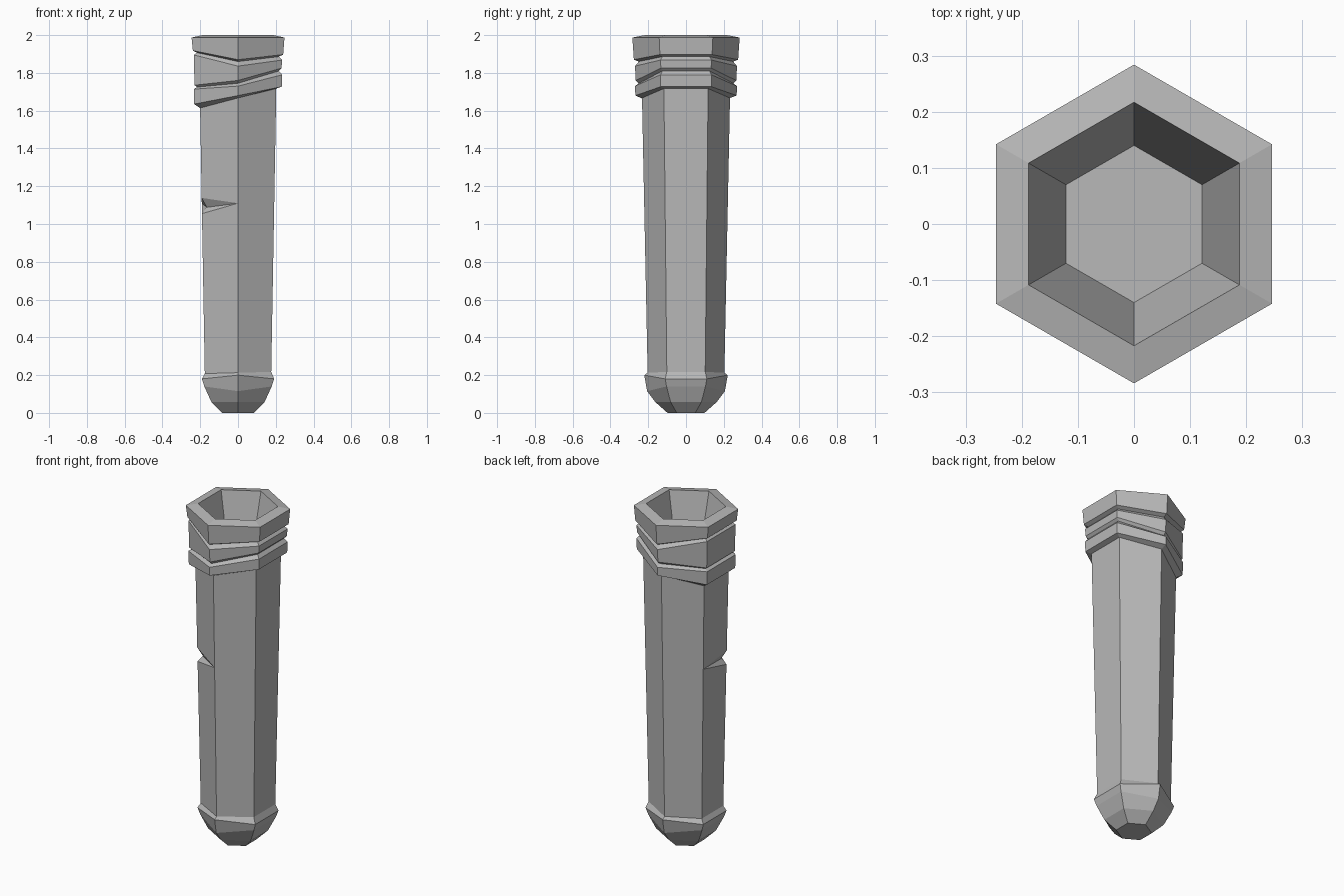
import bpy, bmesh, math

cube = bpy.data.objects.get("Cube")
if cube:
    bpy.data.objects.remove(cube, do_unlink=True)

stone = bpy.data.materials.new("plain_grey")
stone.use_nodes = True
GREY = (0.48, 0.48, 0.48, 1)
stone.diffuse_color = GREY
stone.node_tree.nodes["Principled BSDF"].inputs["Base Color"].default_value = GREY

SIDES = 6


def hexagon(radius, left, middle=None, right=None):
    """Six corners whose height may differ at the left, middle and right."""
    middle = left if middle is None else middle
    right = left if right is None else right
    heights = (right, middle, left, left, middle, right)
    ring = []
    for i, z in enumerate(heights):
        a = math.radians(30 + 60 * i)
        r = radius(z) if callable(radius) else radius
        ring.append((r * math.cos(a), r * math.sin(a), z))
    return ring


def loft(name, rings, cap_start=False, cap_end=False):
    """Skin rings in order; coinciding corners share one vertex."""
    bm = bmesh.new()
    shared = {}

    def vert(co):
        key = tuple(round(c, 5) for c in co)
        if key not in shared:
            shared[key] = bm.verts.new(co)
        return shared[key]

    loops = [[vert(co) for co in ring] for ring in rings]
    for a, b in zip(loops, loops[1:]):
        for i in range(SIDES):
            j = (i + 1) % SIDES
            corners = list(dict.fromkeys((a[i], a[j], b[j], b[i])))
            if len(corners) > 2:
                bm.faces.new(corners)
    if cap_start:
        bm.faces.new(loops[0][::-1])
    if cap_end:
        bm.faces.new(loops[-1])
    mesh = bpy.data.meshes.new(name)
    bm.to_mesh(mesh)
    bm.free()
    mesh.materials.append(stone)
    obj = bpy.data.objects.new(name, mesh)
    bpy.context.collection.objects.link(obj)
    return obj


def shaft_radius(z):
    return 0.203 + (z - 0.21) * 0.0205


# Rounded foot
loft("foot", [
    hexagon(0.098, 0.0),
    hexagon(0.163, 0.058),
    hexagon(0.206, 0.14, 0.115, 0.14),
    hexagon(0.221, 0.18, 0.2, 0.18),
    hexagon(shaft_radius, 0.208, 0.213, 0.217),
], cap_start=True)

# Tapered shaft with a chipped front-right corner
NOTCH_CORNER = 3
notch = []
for z, depth in ((1.055, 0), (1.088, 0.03), (1.138, 0)):
    ring = hexagon(shaft_radius, 1.11)
    a = math.radians(30 + 60 * NOTCH_CORNER)
    r = shaft_radius(z) - depth
    ring[NOTCH_CORNER] = (r * math.cos(a), r * math.sin(a), z)
    notch.append(ring)
joint = hexagon(shaft_radius, 1.614, 1.667, 1.717)
loft("shaft", [hexagon(shaft_radius, 0.208, 0.213, 0.217)] + notch + [joint])

# Collar of three slanted bands, rim and hollow
loft("collar", [
    joint,
    hexagon(0.268, 1.635, 1.68, 1.727),
    hexagon(0.270, 1.714, 1.73, 1.79),
    hexagon(0.250, 1.725, 1.745, 1.81),
    hexagon(0.266, 1.735, 1.76, 1.825),
    hexagon(0.270, 1.895, 1.836, 1.868),
    hexagon(0.250, 1.907, 1.86, 1.886),
    hexagon(0.276, 1.918, 1.87, 1.897),
    hexagon(0.284, 1.987),
    hexagon(0.217, 2.0),
    hexagon(0.140, 1.7),
], cap_end=True)
